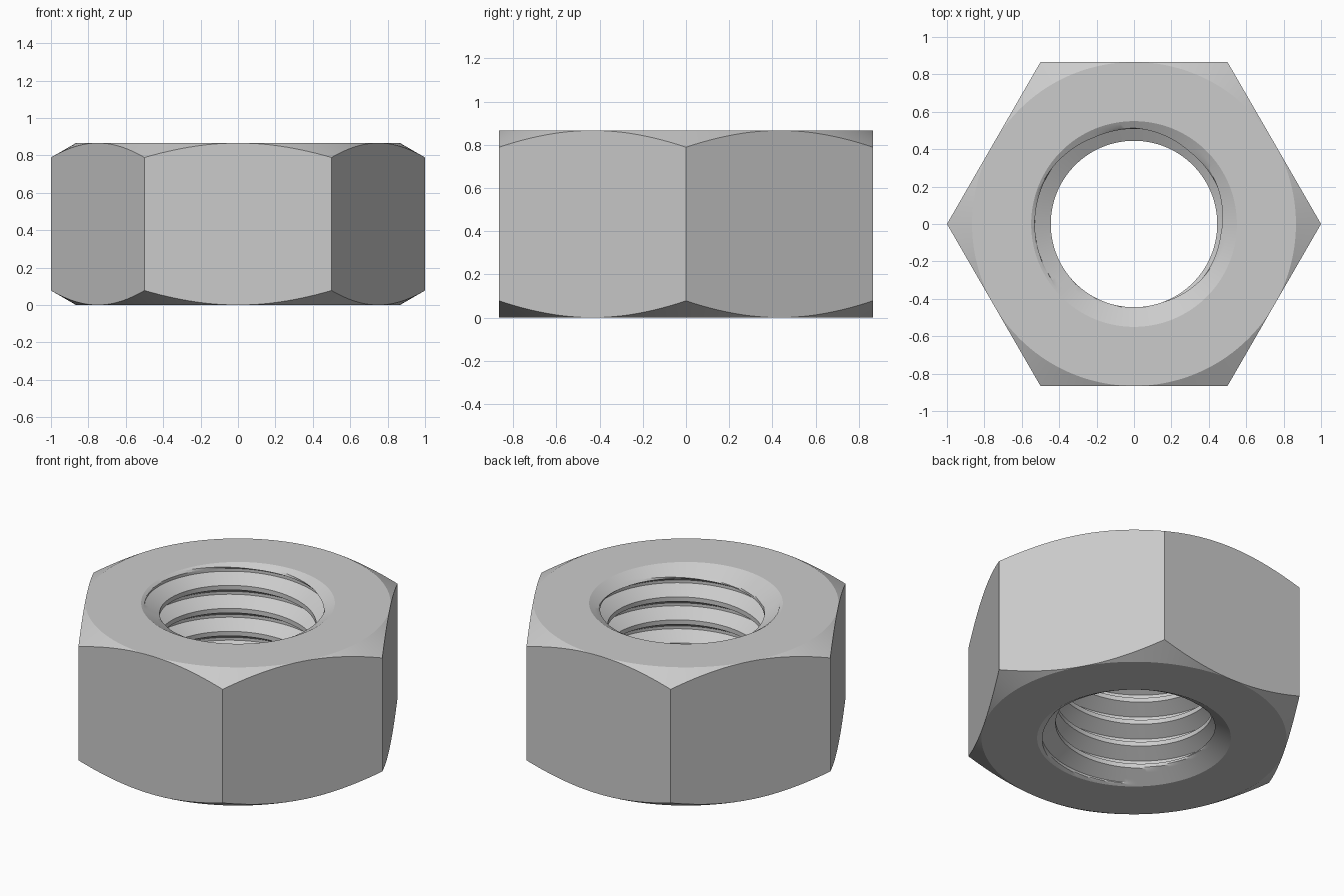
import bpy, bmesh
from math import pi, sin, cos, tan, radians

if "Cube" in bpy.data.objects:
    bpy.data.objects.remove(bpy.data.objects["Cube"])

APOTHEM = 0.866                 # hexagon centre to flat
HEIGHT = 0.866
R_MINOR, R_MAJOR, R_SINK = 0.445, 0.53, 0.55
PITCH = 0.144
SLOPE = tan(radians(30))        # chamfers and thread flanks
COLUMNS = 192                   # divisions around the axis
SUB = 4                         # divisions per thread facet

# Thread heights over one pitch, measured from the root centre
root = PITCH / 16
flank = (R_MAJOR - R_MINOR) * SLOPE
knots = [-root, root, root + flank, PITCH - root - flank, PITCH - root]
steps = [a + (b - a) * i / SUB for a, b in zip(knots, knots[1:]) for i in range(SUB)]
turns = range(-2, int(HEIGHT / PITCH) + 3)


def bore_radius(z, s):
    """Radius of the threaded hole, widened by the countersinks."""
    s = abs((s + PITCH / 2) % PITCH - PITCH / 2)
    thread = R_MAJOR - min(max(s - root, 0) / SLOPE, R_MAJOR - R_MINOR)
    sink = R_SINK - min(z, HEIGHT - z) / SLOPE
    return max(thread, sink)


def section(angle):
    """Closed (radius, height) outline of the nut at one angle."""
    lift = HEIGHT - 0.055 + PITCH * (angle / (2 * pi) - 0.25) - 6 * PITCH
    pts = []
    for k in turns:
        for s in steps:
            z = min(max(k * PITCH + s + lift, 0), HEIGHT)
            pts.append((bore_radius(z, z - lift), z))
    hexr = APOTHEM / cos((angle % (pi / 3)) - pi / 6)
    drop = (hexr - APOTHEM) * SLOPE
    return pts + [(APOTHEM, HEIGHT), (hexr, HEIGHT - drop), (hexr, drop), (APOTHEM, 0)]


# Sweep the outline around the axis
bm = bmesh.new()
rings = []
for c in range(COLUMNS + 1):
    a = 2 * pi * c / COLUMNS
    rings.append([bm.verts.new((r * cos(a), r * sin(a), z)) for r, z in section(a)])
for A, B in zip(rings, rings[1:]):
    n = len(A)
    for i in range(n):
        j = (i + 1) % n
        bm.faces.new((A[i], B[i], B[j], A[j]))
bmesh.ops.remove_doubles(bm, verts=bm.verts, dist=1e-5)
bmesh.ops.recalc_face_normals(bm, faces=bm.faces)

mesh = bpy.data.meshes.new("hex_nut")
bm.to_mesh(mesh)
bm.free()
nut = bpy.data.objects.new("hex_nut", mesh)
bpy.context.collection.objects.link(nut)
bpy.context.view_layer.objects.active = nut
nut.select_set(True)
bpy.ops.object.shade_smooth_by_angle(angle=radians(22))
